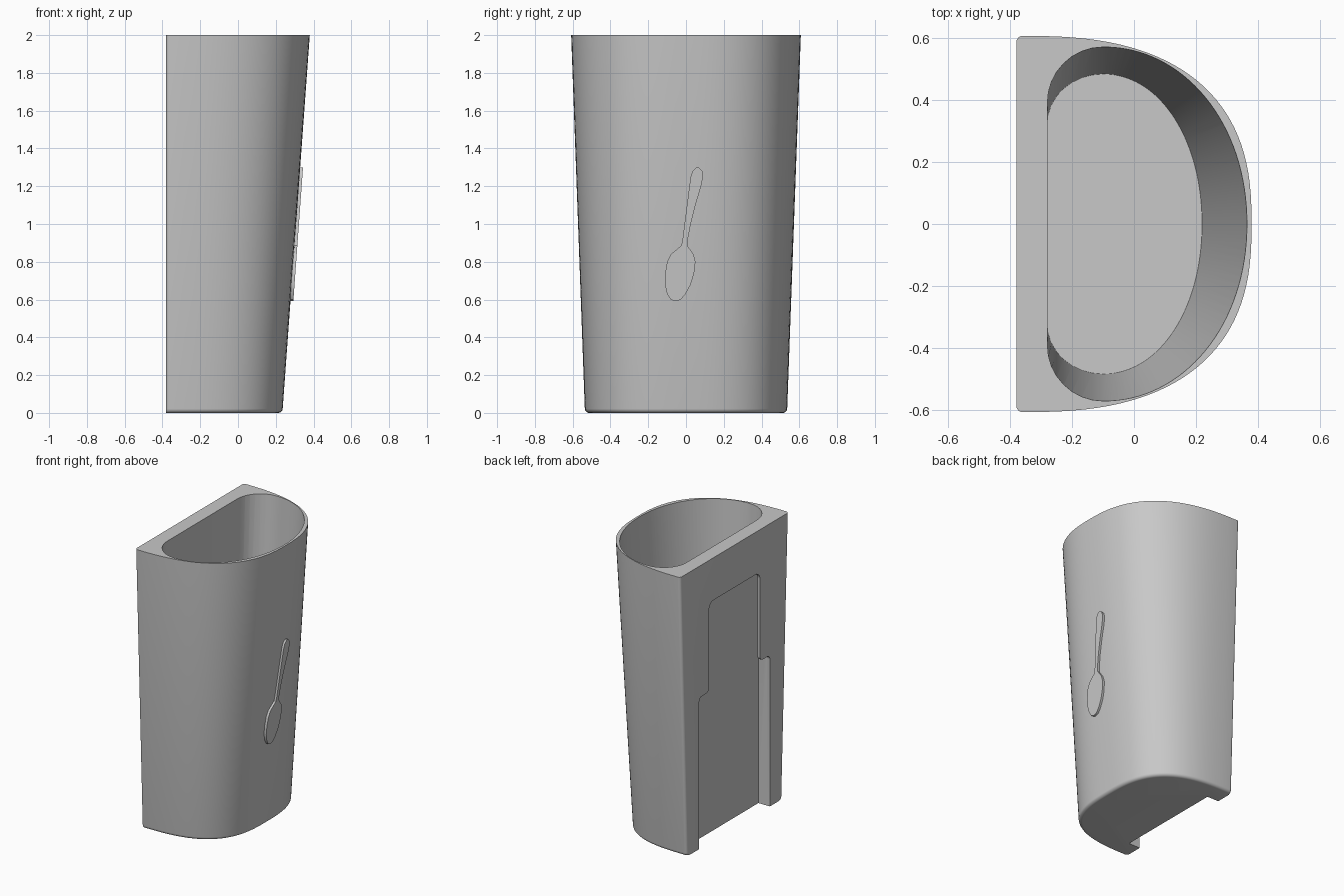
import bpy, bmesh
from math import sin, cos, pi, radians

old = bpy.data.objects.get("Cube")
if old:
    bpy.data.objects.remove(old, do_unlink=True)

BACK = -0.38
grey = bpy.data.materials.new("plain grey")
grey.use_nodes = True
grey.diffuse_color = (0.58, 0.58, 0.58, 1)
grey.node_tree.nodes["Principled BSDF"].inputs["Base Color"].default_value = (0.58, 0.58, 0.58, 1)


def loft(name, rings):
    """Closed solid skinned through rings of equal point count."""
    bm = bmesh.new()
    loops = [[bm.verts.new(p) for p in ring] for ring in rings]
    n = len(loops[0])
    for a, b in zip(loops, loops[1:]):
        for i in range(n):
            j = (i + 1) % n
            bm.faces.new((a[i], a[j], b[j], b[i]))
    bm.faces.new(loops[0])
    bm.faces.new(loops[-1])
    bmesh.ops.recalc_face_normals(bm, faces=bm.faces)
    mesh = bpy.data.meshes.new(name)
    bm.to_mesh(mesh)
    bm.free()
    mesh.materials.append(grey)
    obj = bpy.data.objects.new(name, mesh)
    bpy.context.collection.objects.link(obj)
    return obj


def d_ring(z, back, peak, front, half, corner, power, steps=32):
    """D outline: rounded back corners, then a superelliptic front."""
    pts = []
    for i in range(9):
        t = pi / 2 * i / 8
        pts.append((peak - (peak - back) * cos(t), half - corner * (1 - sin(t))))
    for i in range(1, steps + 1):
        t = pi / 2 * (1 - i / steps)
        pts.append((peak + (front - peak) * cos(t) ** (2 / power),
                    half * sin(t) ** (2 / power) if i < steps else 0))
    pts += [(x, -y) for x, y in reversed(pts[:-1])]
    return [(x, y, z) for x, y in pts]


def outer(z, inset=0):
    k = z / 2
    return d_ring(z, BACK, BACK + 0.02, 0.235 + 0.145 * k - inset,
                  0.535 + 0.073 * k - inset, 0.02, 2.9 - 0.35 * k)


# Tapered body with a rounded bottom edge
R = 0.022
rings = [outer(R * (1 - cos(a)), R * (1 - sin(a)))
         for a in [pi / 2 * i / 5 for i in range(6)]]
body = loft("cup_body", rings + [outer(2)])

# Cavity, running past the rim at the same taper
cavity_rings = []
for z in (0.06, 2.1):
    k = (z - 0.06) / 1.94
    cavity_rings.append(d_ring(z, -0.28, -0.1, 0.22 + 0.145 * k,
                               0.485 + 0.087 * k, 0.16 + 0.02 * k, 2.05))
cavity = loft("cavity_cutter", cavity_rings)


def prism(name, outline, x0, x1):
    return loft(name, [[(x, y, z) for y, z in outline] for x in (x0, x1)])


def arc(cy, cz, r, start, end):
    return [(cy + r * cos(radians(start + (end - start) * i / 6)),
             cz + r * sin(radians(start + (end - start) * i / 6))) for i in range(7)]


# Stepped opening in the back, with a wider pocket behind its upper lips
half = ([(0.395, -0.1)] + arc(0.365, 1.04, 0.03, 0, 90)
        + arc(0.315, 1.10, 0.03, 270, 180) + arc(0.235, 1.65, 0.05, 0, 90))
opening = prism("opening_cutter", half + [(-y, z) for y, z in reversed(half)], -0.5, -0.355)
wide = [(0.395, -0.1)] + arc(0.335, 1.66, 0.06, 0, 90)
pocket = prism("pocket_cutter", wide + [(-y, z) for y, z in reversed(wide)], -0.36, -0.29)

bpy.context.view_layer.objects.active = body
for cutter in (cavity, opening, pocket):
    mod = body.modifiers.new("cut", 'BOOLEAN')
    mod.operation = 'DIFFERENCE'
    mod.solver = 'EXACT'
    mod.object = cutter
    bpy.ops.object.modifier_apply(modifier=mod.name)
    bpy.data.objects.remove(cutter, do_unlink=True)

# Raised spoon on the sloping front: height, one edge, other edge
spoon_rows = [(0.592, -0.06, -0.05), (0.60, -0.08, -0.028), (0.63, -0.10, -0.002),
              (0.68, -0.112, 0.025), (0.74, -0.11, 0.043), (0.80, -0.10, 0.05),
              (0.84, -0.08, 0.04), (0.865, -0.05, 0.022), (0.885, -0.025, 0.007),
              (0.92, -0.018, 0.01), (1.0, -0.008, 0.025), (1.1, 0.005, 0.05),
              (1.2, 0.018, 0.08), (1.25, 0.025, 0.09), (1.28, 0.035, 0.086),
              (1.298, 0.052, 0.068)]
outline = [(r, z) for z, l, r in spoon_rows] + [(l, z) for z, l, r in reversed(spoon_rows)]
spoon = loft("spoon_relief", [[(0.235 + 0.0725 * z + d, y, z) for y, z in outline]
                              for d in (-0.007, 0.015)])

bpy.ops.object.select_all(action='DESELECT')
for obj in (body, spoon):
    obj.select_set(True)
bpy.context.view_layer.objects.active = body
bpy.ops.object.shade_smooth_by_angle(angle=radians(30))
